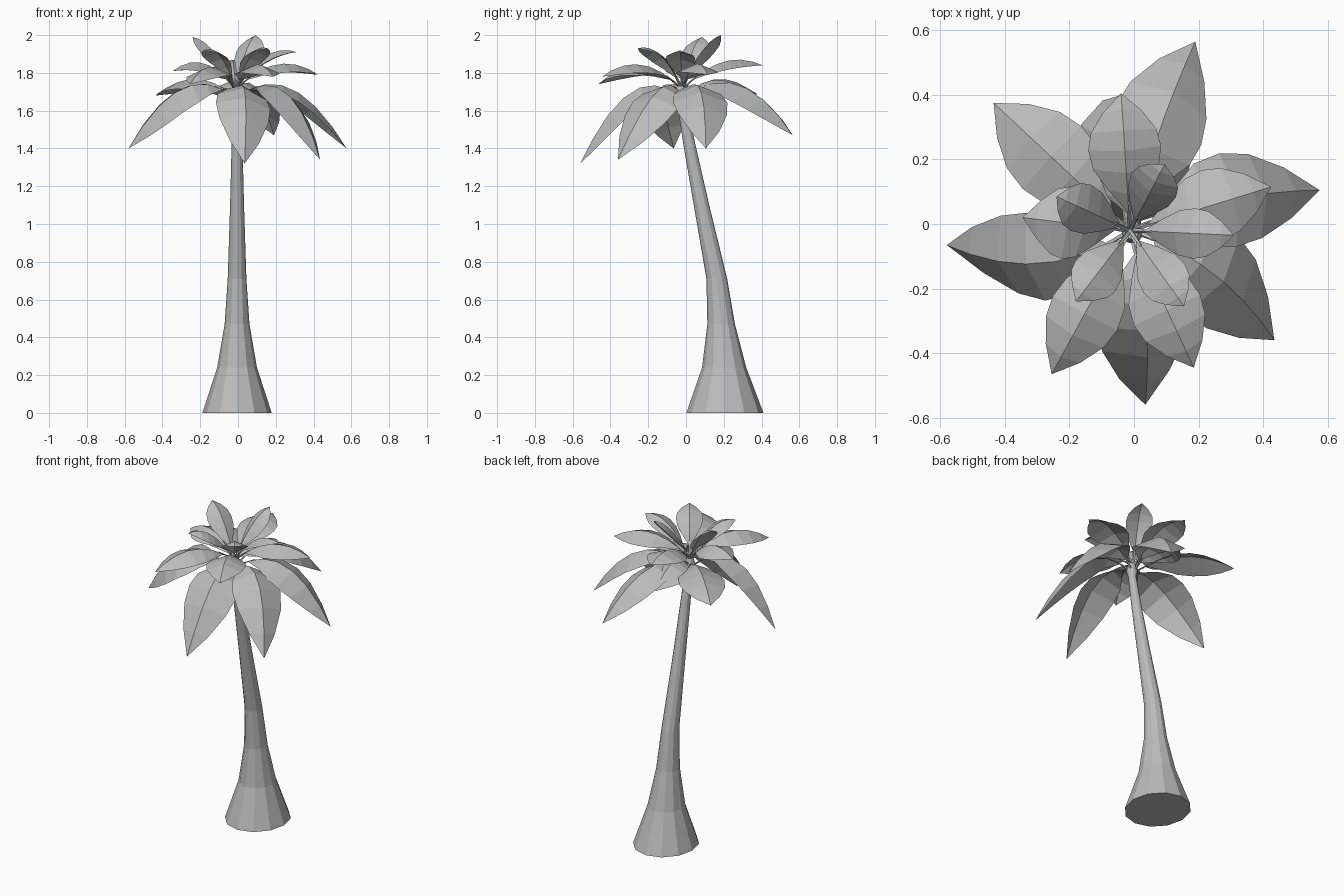
import bpy, bmesh, math
from mathutils import Vector

cube = bpy.data.objects.get("Cube")
if cube:
    bpy.data.objects.remove(cube)

grey = bpy.data.materials.new("plain grey")
grey.use_nodes = True
grey.diffuse_color = (0.5, 0.5, 0.5, 1)
grey.node_tree.nodes["Principled BSDF"].inputs["Base Color"].default_value = (0.5, 0.5, 0.5, 1)


def finish(bm, name):
    mesh = bpy.data.meshes.new(name)
    bm.to_mesh(mesh)
    bm.free()
    mesh.materials.append(grey)
    obj = bpy.data.objects.new(name, mesh)
    bpy.context.collection.objects.link(obj)
    return obj


def tube(bm, path, radii, sides, x_scale=1):
    """Loft closed rings, perpendicular to z, along a path and cap both ends."""
    rings = []
    for p, r in zip(path, radii):
        ring = []
        for i in range(sides):
            a = math.tau * i / sides - math.pi / 2
            ring.append(bm.verts.new(p + Vector((r * x_scale * math.cos(a), r * math.sin(a), 0))))
        rings.append(ring)
    for a, b in zip(rings, rings[1:]):
        for i in range(sides):
            j = (i + 1) % sides
            bm.faces.new((a[i], a[j], b[j], b[i]))
    bm.faces.new(rings[0][::-1])
    bm.faces.new(rings[-1])


# Leaning trunk: y, z, radius of each ring
TRUNK = [(0.206, 0, 0.204), (0.202, 0.24, 0.117), (0.186, 0.47, 0.073), (0.163, 0.71, 0.055),
         (0.082, 1.1, 0.041), (0.018, 1.42, 0.032), (-0.022, 1.64, 0.025),
         (-0.025, 1.68, 0.036), (-0.028, 1.73, 0.02)]
bm = bmesh.new()
tube(bm, [Vector((-0.005, y, z)) for y, z, r in TRUNK], [r for y, z, r in TRUNK], 12, 0.9)
finish(bm, "trunk")

# Half-width of a leaf along its length
OUTLINE = [(0.14, 0.06), (0.27, 0.52), (0.42, 0.9), (0.58, 1), (0.73, 0.9), (0.88, 0.54), (1, 0)]


def leaf(name, tip, bow, roll, rise, half_width, base_z):
    """Arching stalk and blade, folded like a roof along its midrib.
    bow bends the leaf sideways, roll tips that side of the blade down."""
    base = Vector((-0.012, -0.02, base_z))
    tip = Vector(tip)
    side = Vector((-(tip - base).y, (tip - base).x, 0)).normalized()
    ctrl = (base + tip) / 2 + side * bow
    ctrl.z = rise

    def point(t):
        return base * (1 - t) ** 2 + ctrl * 2 * t * (1 - t) + tip * t * t

    bm = bmesh.new()
    rows = []
    for t, w in OUTLINE:
        p = point(t)
        along = ((ctrl - base) * (1 - t) + (tip - ctrl) * t).normalized()
        up = along.cross(side).normalized()
        across = up.cross(along)
        across, up = (across * math.cos(roll) - up * math.sin(roll),
                      up * math.cos(roll) + across * math.sin(roll))
        if w == 0:
            rows.append([bm.verts.new(p)] * 3)
            continue
        out, drop = across * half_width * w, up * half_width * w * 0.4
        rows.append([bm.verts.new(p + out - drop), bm.verts.new(p), bm.verts.new(p - out - drop)])
    for a, b in zip(rows, rows[1:]):
        for i in (0, 1):
            corners = list(dict.fromkeys((a[i], a[i + 1], b[i + 1], b[i])))
            bm.faces.new(corners)
    tube(bm, [point(t) for t in (0, 0.1, 0.2)], [0.008, 0.007, 0.004], 4)
    finish(bm, name)


# Each tier: leaves (tip, bow, roll), then arch height, half-width, stalk height
TIERS = {
    "lower": ([((0.19, 0.565, 1.47), 0.03, -0.15), ((0.575, 0.105, 1.4), 0.06, 0.0),
               ((0.435, -0.36, 1.34), 0.1, 0.12), ((0.035, -0.56, 1.32), 0.05, 0.15),
               ((-0.58, -0.065, 1.4), 0.16, 0.35)], 1.91, 0.147, 1.66),
    "back": ([((-0.435, 0.375, 1.68), 0.0, 0.0), ((-0.04, 0.36, 1.66), 0.0, 0.0)],
             1.86, 0.133, 1.67),
    "middle": ([((0.425, 0.115, 1.79), 0.0, 0.0), ((-0.04, 0.405, 1.84), 0.0, 0.0),
                ((-0.345, 0.02, 1.81), 0.0, 0.0), ((-0.255, -0.465, 1.74), 0.0, 0.0),
                ((0.185, -0.445, 1.78), 0.0, 0.0)], 1.94, 0.113, 1.71),
    "upper": ([((0.31, -0.035, 1.91), 0.0, 0.0), ((0.095, 0.185, 2.0), 0.0, 0.0),
               ((-0.24, 0.085, 1.99), 0.0, 0.0), ((-0.18, -0.24, 1.92), 0.0, 0.0),
               ((0.155, -0.255, 1.93), 0.0, 0.0)], 1.97, 0.078, 1.71),
}
for tier, (leaves, *shape) in TIERS.items():
    for i, (tip, bow, roll) in enumerate(leaves):
        leaf(f"{tier}_leaf_{i + 1}", tip, bow, roll, *shape)
